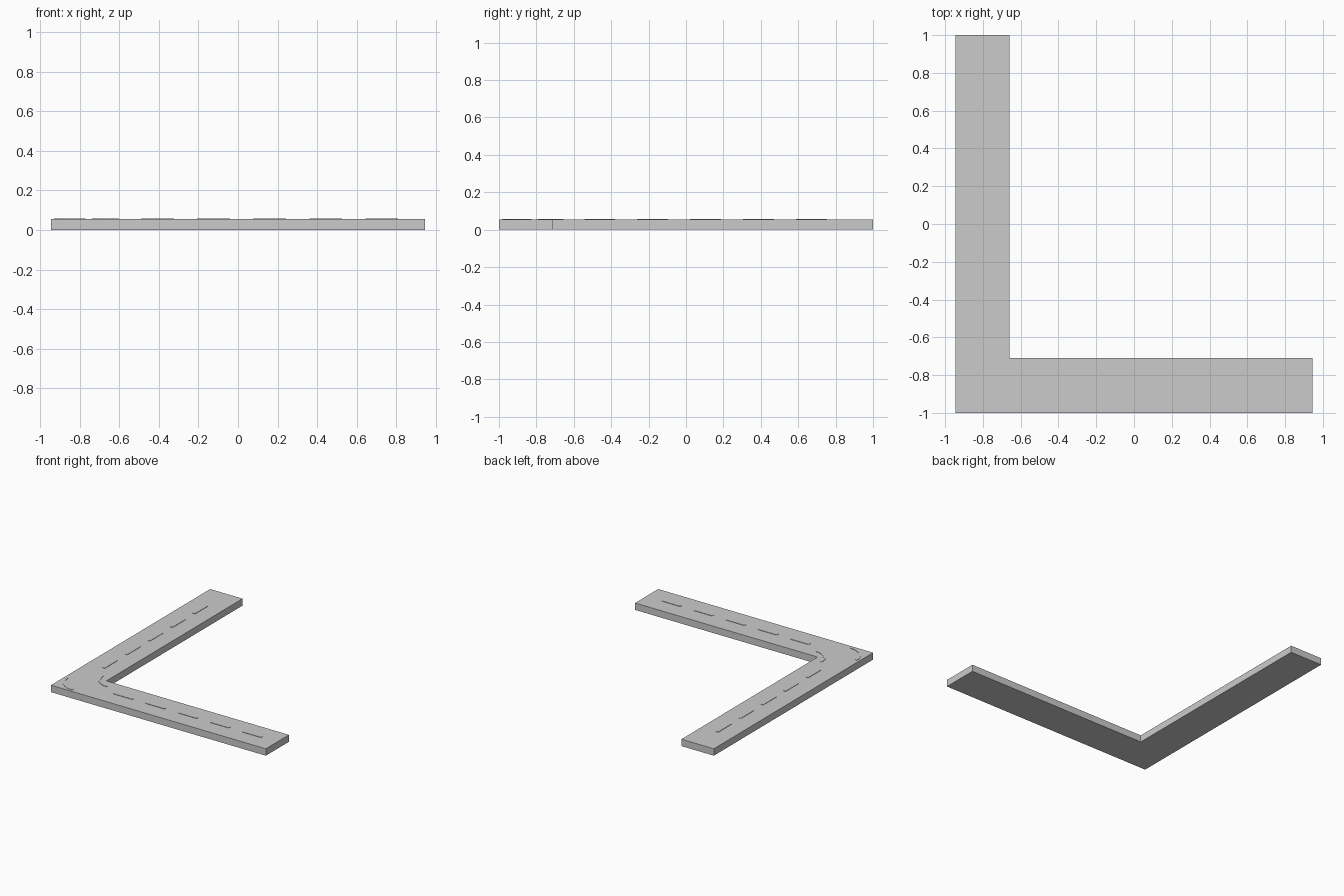
import bpy, bmesh, math

if "Cube" in bpy.data.objects:
    bpy.data.objects.remove(bpy.data.objects["Cube"])

TOP = 0.055            # road surface height
X0, Y0 = -0.945, -1.0  # outer corner of the bend


def prism(name, outline, z0, z1):
    """Extrude a flat outline (counter-clockwise) from z0 to z1."""
    bm = bmesh.new()
    face = bm.faces.new([bm.verts.new((x, y, z0)) for x, y in outline])
    ext = bmesh.ops.extrude_face_region(bm, geom=[face], use_keep_orig=True)
    for v in ext["geom"]:
        if isinstance(v, bmesh.types.BMVert):
            v.co.z = z1
    bmesh.ops.recalc_face_normals(bm, faces=bm.faces[:])
    mesh = bpy.data.meshes.new(name)
    bm.to_mesh(mesh)
    bm.free()
    obj = bpy.data.objects.new(name, mesh)
    bpy.context.collection.objects.link(obj)
    return obj


def marking(name, outline):
    return prism(name, outline, TOP - 0.002, TOP + 0.003)


def rect(x0, y0, x1, y1):
    return [(x0, y0), (x1, y0), (x1, y1), (x0, y1)]


def arc_band(centre, radius, width, steps=8):
    """Quarter ring bulging towards the outer corner."""
    def ring(r):
        return [(X0 + centre + r * math.cos(a), Y0 + centre + r * math.sin(a))
                for a in (math.pi * (1 + 0.5 * i / steps) for i in range(steps + 1))]
    return ring(radius + width / 2) + ring(radius - width / 2)[::-1]


# L-shaped road slab
prism("road_slab", [(X0, Y0), (0.945, Y0), (0.945, -0.71), (-0.66, -0.71),
                    (-0.66, 1.0), (X0, 1.0)], 0.0, TOP)

# Centre-line dashes along both arms
for i in range(5):
    s = 0.456 + i * 0.283
    marking(f"front_dash_{i}", rect(X0 + s, Y0 + 0.135, X0 + s + 0.165, Y0 + 0.155))
    marking(f"side_dash_{i}", rect(X0 + 0.135, Y0 + s, X0 + 0.155, Y0 + s + 0.165))

# Curved edge lines at the bend
marking("outer_bend_line", arc_band(0.175, 0.15, 0.016))
marking("inner_bend_line", [p for p in arc_band(0.345, 0.13, 0.016)])
